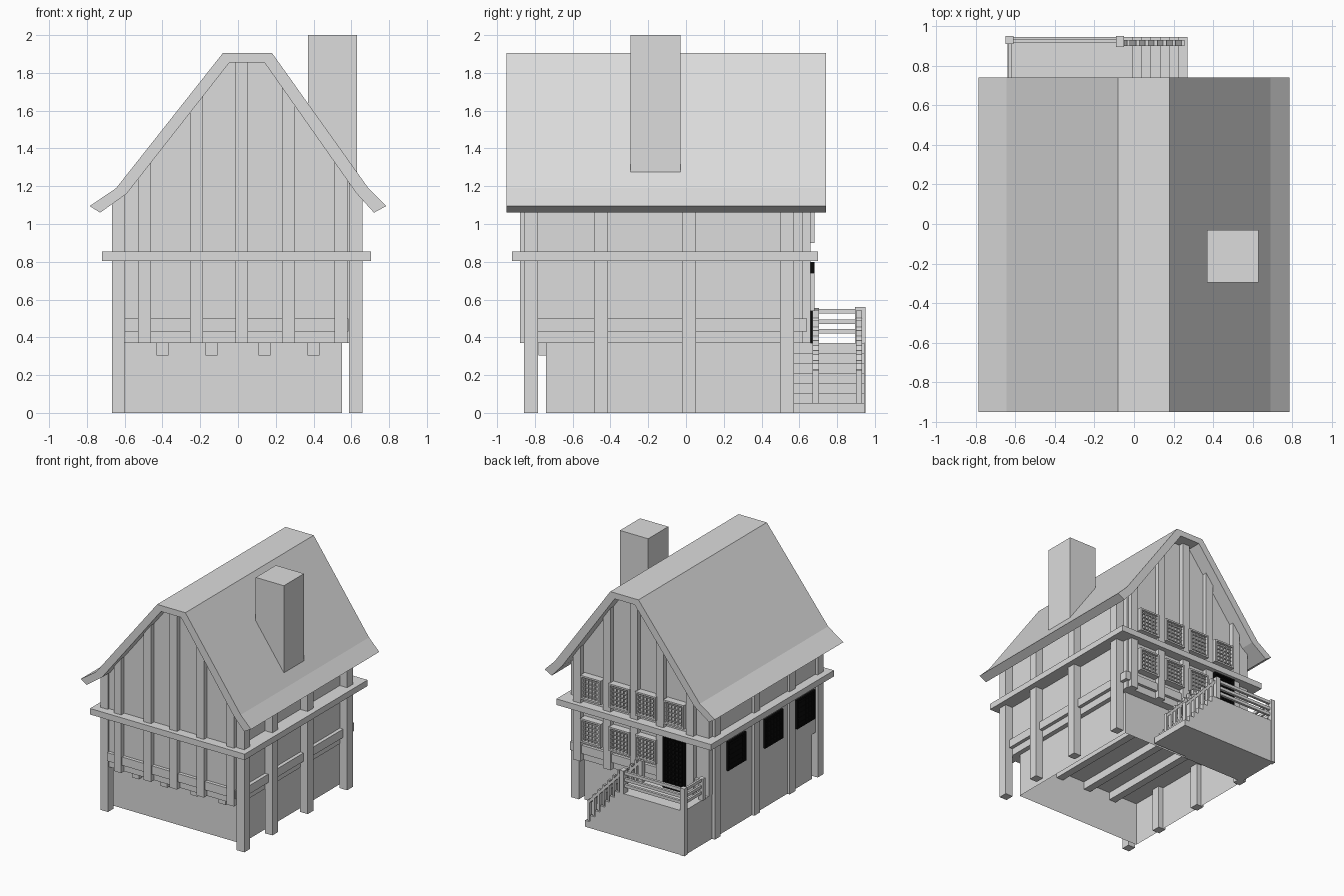
import bpy, bmesh

if "Cube" in bpy.data.objects:
    bpy.data.objects.remove(bpy.data.objects["Cube"])


def colour(name, v):
    m = bpy.data.materials.new(name)
    m.diffuse_color = (v, v, v, 1)
    m.use_nodes = True
    m.node_tree.nodes["Principled BSDF"].inputs["Base Color"].default_value = m.diffuse_color
    return m


grey = colour("pale_grey", .715)
black = colour("black", .003)


def finish(name, bm, mat=grey):
    bmesh.ops.recalc_face_normals(bm, faces=bm.faces[:])
    me = bpy.data.meshes.new(name)
    bm.to_mesh(me)
    bm.free()
    me.materials.append(mat)
    ob = bpy.data.objects.new(name, me)
    bpy.context.collection.objects.link(ob)
    return ob


def add_box(bm, x0, x1, y0, y1, z0, z1):
    add_prism(bm, [(x0, z0), (x1, z0), (x1, z1), (x0, z1)], y0, y1)


def add_prism(bm, pts, y0, y1):
    """Extrude an x/z outline along y."""
    a = [bm.verts.new((x, y0, z)) for x, z in pts]
    b = [bm.verts.new((x, y1, z)) for x, z in pts]
    bm.faces.new(a)
    bm.faces.new(b[::-1])
    n = len(pts)
    for i in range(n):
        bm.faces.new((a[i], b[i], b[(i + 1) % n], a[(i + 1) % n]))


def boxes(name, items, mat=grey):
    bm = bmesh.new()
    for it in items:
        add_box(bm, *it)
    return finish(name, bm, mat)


def prism(name, pts, y0, y1):
    bm = bmesh.new()
    add_prism(bm, pts, y0, y1)
    return finish(name, bm)


# Roof: outer and inner outlines make one thick bent slab
outer = [(-.785, 1.095), (-.645, 1.19), (-.08, 1.905), (.18, 1.905), (.69, 1.19), (.785, 1.095)]
inner = [(-.73, 1.06), (-.59, 1.16), (-.045, 1.855), (.14, 1.855), (.625, 1.165), (.72, 1.06)]
prism("roof", outer + inner[::-1], -.95, .74)


def roof_z(x):
    for (xa, za), (xb, zb) in zip(inner, inner[1:]):
        if xa <= x <= xb:
            return za + (zb - za) * (x - xa) / (xb - xa)
    return 1.06


# House body filling the space under the roof; its left wall is flush with the base
WL, WR, YF, YB = -.645, .59, -.84, .62
prism("house_walls", [(WL, .37), (WR, .37), (WR, roof_z(WR)), (.14, 1.855), (-.045, 1.855),
                      (-.59, 1.16), (WL, roof_z(WL))], YF, YB)

# Open-bottomed base
base = boxes("base", [(WL, .55, -.74, .55, 0, .37)])
bm = bmesh.new()
bm.from_mesh(base.data)
bmesh.ops.delete(bm, geom=[f for f in bm.faces if abs(f.normal.z) > .5], context='FACES')
bm.to_mesh(base.data)
bm.free()

# Floor joists
boxes("floor_joists", [(x - .032, x + .032, -.78, .54, .305, .37) for x in (-.4, -.14, .14, .4)])

# Chimney
boxes("chimney", [(.37, .63, -.295, -.03, 1.2, 2.0)])

# Gable posts, cut to the roof slope, front and back
bm = bmesh.new()
for x in (-.495, -.22, .02, .268, .545):
    a, b = x - .034, x + .034
    pts = [(a, .37), (b, .37), (b, roof_z(b)), (a, roof_z(a))]
    add_prism(bm, pts, -.88, YF + .01)
    add_prism(bm, pts, YB - .01, .66)
finish("gable_posts", bm)

# Side posts standing on the ground
bm = bmesh.new()
for y in (-.82, -.45, .015, .535):
    for a, b in ((-.667, -.6), (.588, .658)):
        add_prism(bm, [(a, 0), (b, 0), (b, roof_z(b)), (a, roof_z(a))], y - .037, y + .037)
finish("side_posts", bm)

# Sill beams and floor belt around the house
boxes("sill_beams", [(-.6, .585, -.868, YF + .01, .43, .5), (-.6, .585, YB - .01, .645, .43, .5),
                     (.57, .62, -.8, .64, .43, .5)])
boxes("floor_belt", [(-.72, .705, -.92, YF + .01, .805, .855), (-.72, .705, YB - .01, .7, .805, .855),
                     (-.72, WL + .01, YF, YB, .805, .855), (.58, .705, YF, YB, .805, .855)])


# Lattice windows: outer frame, fine bars and a backing plate
def window(name, wall, c, z0, z1, w, mat=grey, nx=6, nz=6):
    h, f = w / 2, .014
    parts = [(c - h, c - h + f, .06, z0, z1), (c + h - f, c + h, .06, z0, z1),
             (c - h, c + h, .06, z0, z0 + f), (c - h, c + h, .06, z1 - f, z1),
             (c - h, c + h, .035, z0, z1)]
    for i in range(1, nx):
        u = c - h + w * i / nx
        parts.append((u - .003, u + .003, .045, z0, z1))
    for i in range(1, nz):
        v = z0 + (z1 - z0) * i / nz
        parts.append((c - h, c + h, .045, v - .003, v + .003))
    if wall == "back":
        boxes(name, [(a, b, YB - .005, YB + d, p, q) for a, b, d, p, q in parts], mat)
    else:
        boxes(name, [(WL - d * .3, WL + .005, a, b, p, q) for a, b, d, p, q in parts], mat)


for i, x in enumerate((.405, .145, -.1, -.36)):
    window(f"upper_back_window_{i}", "back", x, .9, 1.1, .19)
    if i < 3:
        window(f"lower_back_window_{i}", "back", x, .54, .74, .19)
for i, y in enumerate((.27, -.22, -.64)):
    window(f"left_window_{i}", "left", y, .5, .74, .24, black)

# Back door with lattice panel
window("back_door", "back", -.36, .37, .8, .2, black, 6, 12)

# Landing and stairs
boxes("landing", [(-.64, -.05, .55, .945, 0, .37)])
N, X0, X1 = 7, .27, -.05
step = (X0 - X1) / N
rise = .37 / N
outline = [(X1, 0), (X0, 0)]
for i in range(N):
    outline += [(X0 - i * step, (i + 1) * rise), (X0 - (i + 1) * step, (i + 1) * rise)]
prism("stairs", outline, .57, .945)

# Landing rails: posts and horizontal slats
slats = ((.42, .445), (.47, .495), (.525, .55))
boxes("landing_posts", [(-.65, -.61, .91, .95, .0, .56), (-.65, -.61, .67, .705, .37, .55),
                        (-.09, -.05, .895, .95, .37, .56), (-.09, -.05, .67, .705, .37, .55)])
boxes("landing_slats", [(-.63, -.07, .915, .936, a, b) for a, b in slats]
      + [(-.638, -.62, .69, .93, a, b) for a, b in slats])

# Stair rails: balusters and sloping handrail on both sides
bm = bmesh.new()
for y in (.687, .915):
    for i in range(N):
        x = X0 - (i + .5) * step
        add_box(bm, x - .008, x + .008, y - .016, y + .016, (i + 1) * rise, .225 + i * rise)
    add_prism(bm, [(X0 - .03, .2), (X0 - .03, .23), (X1 - .02, .555), (X1 - .02, .525)],
              y - .016, y + .016)
finish("stair_rails", bm)
